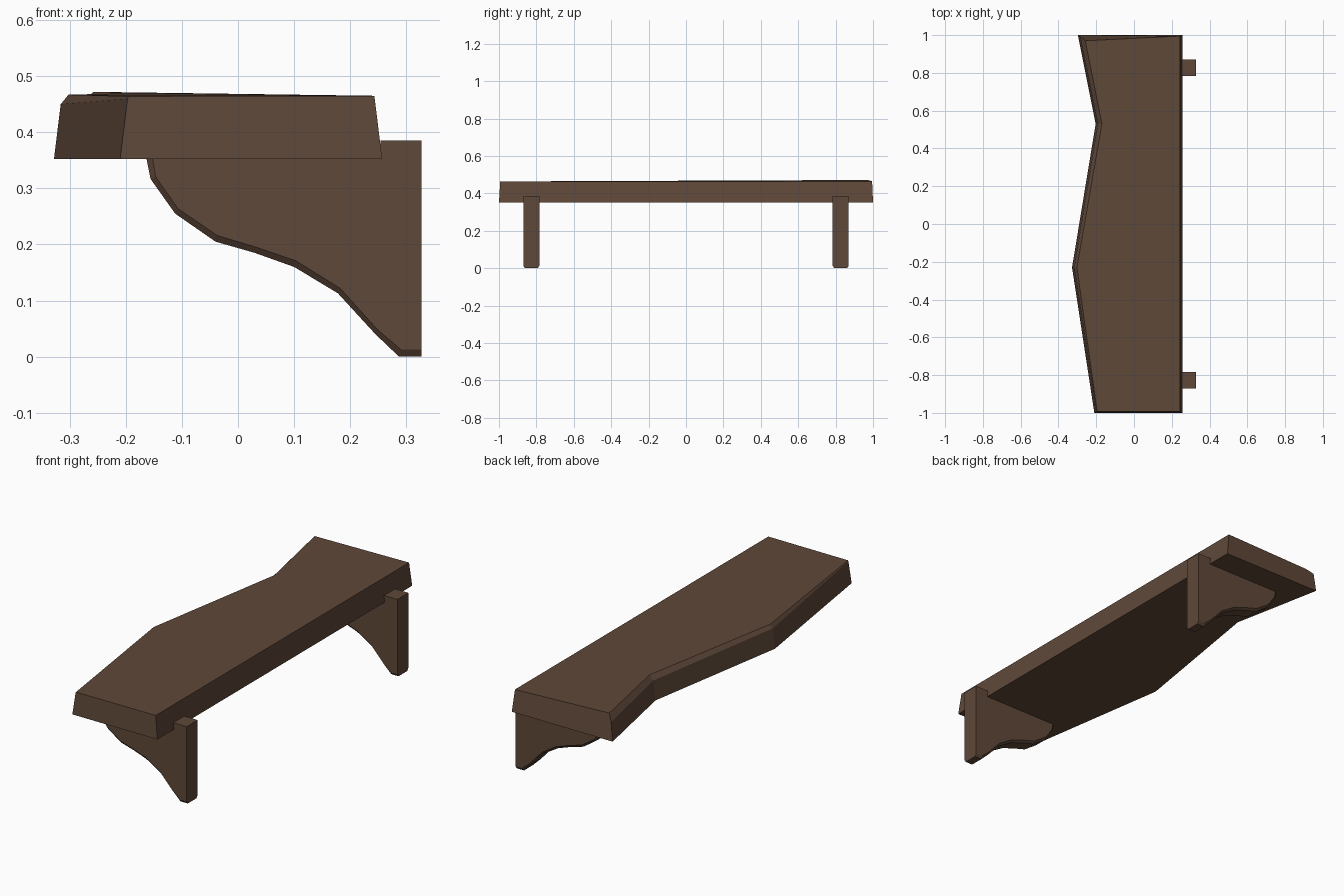
import bpy, bmesh

if "Cube" in bpy.data.objects:
    bpy.data.objects.remove(bpy.data.objects["Cube"])

wood = bpy.data.materials.new("dark brown wood")
wood.diffuse_color = (0.115, 0.065, 0.041, 1)
wood.use_nodes = True
wood.node_tree.nodes["Principled BSDF"].inputs["Base Color"].default_value = wood.diffuse_color


def make_object(name, bm):
    bmesh.ops.recalc_face_normals(bm, faces=bm.faces)
    mesh = bpy.data.meshes.new(name)
    bm.to_mesh(mesh)
    bm.free()
    mesh.materials.append(wood)
    obj = bpy.data.objects.new(name, mesh)
    bpy.context.collection.objects.link(obj)
    return obj


def loft(bm, rings):
    """Skin matching closed rings and cap both ends."""
    rows = [[bm.verts.new(p) for p in ring] for ring in rings]
    for a, b in zip(rows, rows[1:]):
        for i in range(len(a)):
            j = (i + 1) % len(a)
            bm.faces.new((a[i], a[j], b[j], b[i]))
    bm.faces.new(rows[0])
    bm.faces.new(rows[-1])
    return rows


# Shelf board: cross-sections along y with a wavy, worn front edge
# y base, y top of edge, y top, x base, x outer edge, z outer, x inner, z inner
sections = [
    (-1.0, -0.993, -0.993, -0.210, -0.197, 0.460, -0.195, 0.464),
    (-0.23, -0.23, -0.23, -0.328, -0.316, 0.450, -0.302, 0.467),
    (0.53, 0.53, 0.53, -0.203, -0.191, 0.447, -0.170, 0.470),
    (1.0, 0.995, 0.970, -0.297, -0.285, 0.444, -0.258, 0.472),
]
rings = []
for y0, y1, y2, xb, xo, zo, xi, zi in sections:
    yr = max(-0.993, min(0.995, y0))
    rings.append([(0.257, y0, 0.352), (xb, y0, 0.352), (xo, y1, zo),
                  (xi, y2, zi), (0.243, yr, 0.465)])
bm = bmesh.new()
loft(bm, rings)
make_object("shelf_board", bm)

# Bracket outline: outer curve and the same curve drawn in for the chamfer
curve = [(-0.163, 0.352), (-0.156, 0.317), (-0.112, 0.255), (-0.040, 0.205),
         (0.030, 0.185), (0.100, 0.160), (0.178, 0.113), (0.245, 0.040),
         (0.287, 0.0), (0.327, 0.0)]
inner = [(-0.152, 0.352), (-0.147, 0.321), (-0.107, 0.264), (-0.037, 0.216),
         (0.033, 0.195), (0.103, 0.171), (0.182, 0.122), (0.249, 0.048),
         (0.290, 0.013), (0.327, 0.013)]
back = [(0.327, 0.385), (0.254, 0.385), (0.254, 0.352)]

# Two matching brackets with notched posts
for name, yc in (("front_bracket", -0.827), ("rear_bracket", 0.827)):
    bm = bmesh.new()
    layers = [(-0.043, inner), (-0.034, curve), (0.034, curve), (0.043, inner)]
    loft(bm, [[(x, yc + dy, z) for x, z in line + back] for dy, line in layers])
    make_object(name, bm)
